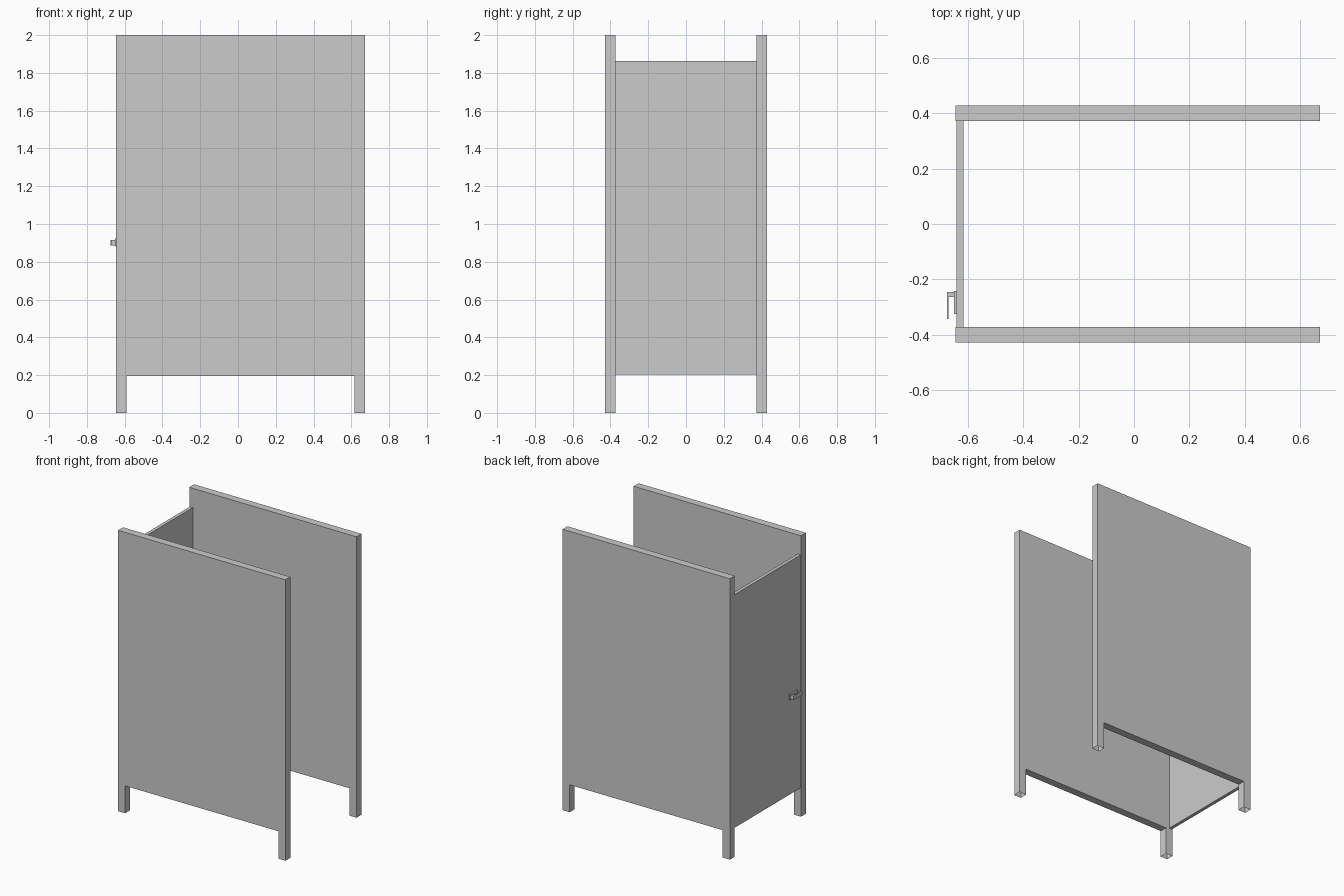
import bpy, bmesh

if "Cube" in bpy.data.objects:
    bpy.data.objects.remove(bpy.data.objects["Cube"])

X0, X1 = -0.645, 0.673      # side panel extent
Y_IN, Y_OUT = 0.373, 0.428  # side panel inner and outer faces
LEG, LEG_H, TOP = 0.056, 0.195, 2.0


def finish(name, bm):
    bmesh.ops.recalc_face_normals(bm, faces=bm.faces[:])
    mesh = bpy.data.meshes.new(name)
    bm.to_mesh(mesh)
    bm.free()
    obj = bpy.data.objects.new(name, mesh)
    bpy.context.collection.objects.link(obj)
    return obj


def box(name, x, y, z):
    bm = bmesh.new()
    bmesh.ops.create_cube(bm, size=1)
    for v in bm.verts:
        for i, (lo, hi) in enumerate((x, y, z)):
            v.co[i] = lo if v.co[i] < 0 else hi
    return finish(name, bm)


# Side panels: one outline with two legs, extruded to thickness
outline = [(X0, 0), (X0 + LEG, 0), (X0 + LEG, LEG_H), (X1 - LEG, LEG_H),
           (X1 - LEG, 0), (X1, 0), (X1, TOP), (X0, TOP)]
for name, side in (("front_side_panel", -1), ("back_side_panel", 1)):
    bm = bmesh.new()
    face = bm.faces.new([bm.verts.new((x, side * Y_IN, z)) for x, z in outline])
    ext = bmesh.ops.extrude_face_region(bm, geom=[face], use_keep_orig=True)
    for v in ext["geom"]:
        if isinstance(v, bmesh.types.BMVert):
            v.co.y = side * Y_OUT
    bmesh.ops.recalc_face_normals(bm, faces=bm.faces[:])
    # Legs are hollow, open at the floor
    feet = [f for f in bm.faces if all(v.co.z < 0.001 for v in f.verts)]
    bmesh.ops.delete(bm, geom=feet, context='FACES_ONLY')
    finish(name, bm)

# Door between the panels
box("door", (-0.641, -0.617), (-Y_IN, Y_IN), (0.203, 1.863))

# Door handle: backplate, stem and flat lever
box("handle_backplate", (-0.651, -0.640), (-0.325, -0.243), (0.881, 0.922))
box("handle_stem", (-0.672, -0.650), (-0.264, -0.246), (0.887, 0.916))
box("handle_lever", (-0.676, -0.670), (-0.343, -0.246), (0.887, 0.916))
